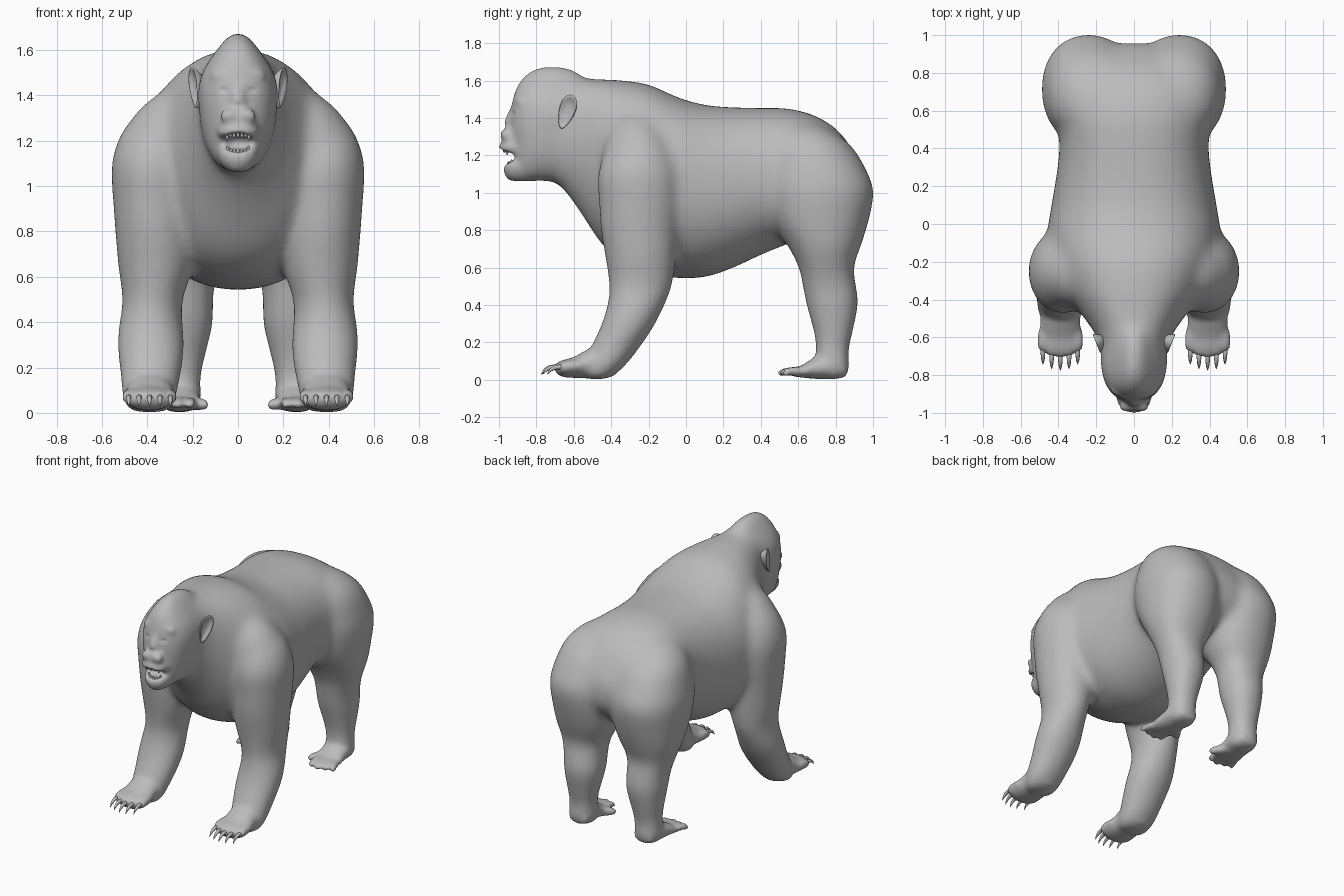
import bpy, bmesh, math
from mathutils import Vector, Matrix

if "Cube" in bpy.data.objects:
    bpy.data.objects.remove(bpy.data.objects["Cube"])

fur = bpy.data.materials.new("warm_grey")
fur.diffuse_color = (0.5, 0.5, 0.5, 1)
fur.use_nodes = True
fur.node_tree.nodes["Principled BSDF"].inputs["Base Color"].default_value = fur.diffuse_color


def refine(rows, n=4):
    """Catmull-Rom interpolation between section rows."""
    out = []
    for i in range(len(rows) - 1):
        p = [rows[max(0, min(len(rows) - 1, i + k))] for k in (-1, 0, 1, 2)]
        for j in range(n):
            t = j / n
            out.append([0.5 * (2 * b + (c - a) * t + (2 * a - 5 * b + 4 * c - d) * t * t
                        + (3 * b - a - 3 * c + d) * t ** 3) for a, b, c, d in zip(*p)])
    return out + [list(rows[-1])]


def skin(bm, rings):
    """Bridge rings of points and cap both ends."""
    vs = [[bm.verts.new(p) for p in r] for r in rings]
    n = len(vs[0])
    for a, b in zip(vs, vs[1:]):
        for i in range(n):
            bm.faces.new((a[i], a[(i + 1) % n], b[(i + 1) % n], b[i]))
    bm.faces.new(vs[0][::-1])
    bm.faces.new(vs[-1])


def loft(bm, rows, axis, s=1, n=32, power=1.0, low=None):
    """Oval sections; row = (position, x0, x1, b0, b1) along z (b = y) or y (b = z)."""
    rings = []
    for t, x0, x1, b0, b1 in refine(rows):
        ring = []
        for i in range(n):
            a = 2 * math.pi * i / n
            e = low if low and i > n / 2 else power
            c, d = (math.copysign(abs(v) ** e, v) for v in (math.cos(a), math.sin(a)))
            x = s * ((x0 + x1) / 2 + c * (x1 - x0) / 2)
            b = (b0 + b1) / 2 + d * (b1 - b0) / 2
            ring.append((x, b, t) if axis == 'z' else (x, t, b))
        rings.append(ring)
    skin(bm, rings)


def tube(bm, pts, s=1, n=12):
    """Round tapering tube; point = (x, y, z, radius)."""
    pts = refine(pts)
    rings = []
    for i, p in enumerate(pts):
        d = Vector(pts[min(i + 1, len(pts) - 1)][:3]) - Vector(pts[max(i - 1, 0)][:3])
        q = d.to_track_quat('Z', 'Y')
        ring = [Vector(p[:3]) + q @ Vector((p[3] * math.cos(k * 2 * math.pi / n),
                p[3] * math.sin(k * 2 * math.pi / n), 0)) for k in range(n)]
        rings.append([(s * v.x, v.y, v.z) for v in ring])
    skin(bm, rings)


def ball(bm, c, r):
    m = Matrix.Translation(c) @ Matrix.Diagonal((*r, 1))
    bmesh.ops.create_uvsphere(bm, u_segments=24, v_segments=14, radius=1, matrix=m)


def finish(bm, name):
    bmesh.ops.recalc_face_normals(bm, faces=bm.faces)
    me = bpy.data.meshes.new(name)
    bm.to_mesh(me)
    bm.free()
    me.materials.append(fur)
    me.shade_smooth()
    ob = bpy.data.objects.new(name, me)
    bpy.context.collection.objects.link(ob)
    return ob


def fuse(ob, voxel, rounds):
    """Voxel union followed by smoothing."""
    m = ob.modifiers.new("fuse", 'REMESH')
    m.mode, m.voxel_size = 'VOXEL', voxel
    m = ob.modifiers.new("soften", 'SMOOTH')
    m.factor, m.iterations = .5, rounds


def bake(ob):
    deps = bpy.context.evaluated_depsgraph_get()
    return bpy.data.meshes.new_from_object(ob.evaluated_get(deps))


def sym(rows):
    return [(t, -w, w, a, b) for t, w, a, b in rows]


big = bmesh.new()
# torso, neck to rump
loft(big, sym([(-.74, .12, 1.09, 1.55), (-.65, .165, 1.02, 1.61), (-.56, .21, .90, 1.605),
    (-.45, .29, .735, 1.60), (-.35, .36, .645, 1.595), (-.2, .42, .575, 1.572), (-.05, .45, .55, 1.505),
    (.1, .43, .555, 1.463), (.25, .405, .605, 1.45), (.4, .388, .675, 1.447), (.55, .395, .735, 1.443),
    (.7, .40, .78, 1.40), (.82, .35, .82, 1.315), (.91, .22, .90, 1.18), (.95, .06, .97, 1.09)]),
    'y', power=.87, low=.95)
# skull with pointed crest
loft(big, sym([(1.676, .012, -.77, -.68), (1.645, .05, -.84, -.58), (1.58, .1, -.895, -.54),
    (1.5, .152, -.922, -.5), (1.42, .17, -.935, -.48), (1.34, .165, -.938, -.5), (1.25, .155, -.93, -.5),
    (1.17, .132, -.93, -.52), (1.11, .096, -.94, -.57), (1.07, .047, -.92, -.68)]), 'z', power=.85)
for s in (1, -1):
    # shoulder slope and blade
    tube(big, [(.10, -.28, 1.37, .13), (.2, -.27, 1.32, .15), (.3, -.26, 1.215, .18), (.36, -.25, 1.10, .18)], s, 24)
    ball(big, (s * .33, -.12, 1.05), (.14, .15, .27))
    # arm
    loft(big, [(1.34, .29, .37, -.30, -.19), (1.31, .23, .44, -.36, -.13), (1.23, .2, .51, -.42, -.08),
        (1.1, .2, .551, -.465, -.04), (.95, .2, .546, -.46, -.035), (.8, .2, .535, -.45, -.05),
        (.65, .205, .523, -.425, -.06), (.5, .25, .503, -.405, -.08), (.4, .25, .518, -.415, -.12),
        (.3, .24, .528, -.445, -.17), (.2, .25, .518, -.49, -.235), (.1, .27, .51, -.54, -.31),
        (.04, .28, .50, -.56, -.37), (.01, .30, .48, -.56, -.42)], 'z', s)
    # rump, thigh and shin
    loft(big, [(1.37, .13, .24, .56, .68), (1.33, .07, .34, .50, .77), (1.24, .01, .425, .45, .885),
        (1.1, .0, .468, .43, .968), (1.0, .0, .482, .43, .998), (.85, .005, .47, .47, .97),
        (.72, .04, .45, .55, .93), (.6, .10, .41, .61, .89), (.5, .115, .38, .63, .905),
        (.4, .115, .37, .65, .915), (.25, .15, .35, .69, .885), (.15, .17, .34, .70, .865),
        (.06, .165, .35, .68, .872), (.01, .18, .33, .70, .85)], 'z', s, power=.92)
rough = finish(big, "rough_body")
fuse(rough, .014, 55)
m = rough.modifiers.new("restore_bulk", 'DISPLACE')
m.strength, m.mid_level = .008, 0
blended = bake(rough)
bpy.data.objects.remove(rough)

body = bmesh.new()
body.from_mesh(blended)
# upper muzzle, lower jaw, nose, brows
loft(body, sym([(1.38, .045, -.955, -.82), (1.32, .075, -.972, -.8), (1.27, .09, -.987, -.8),
    (1.24, .096, -1.006, -.8), (1.215, .09, -.99, -.8)]), 'z', power=.9)
loft(body, sym([(1.165, .09, -.968, -.8), (1.13, .088, -.978, -.8), (1.09, .07, -.967, -.8),
    (1.063, .04, -.945, -.8)]), 'z', power=.9)
ball(body, (0, -.885, 1.49), (.125, .04, .035))
tube(body, [(0, -.90, 1.47, .02), (0, -.925, 1.42, .03), (0, -.945, 1.36, .035)])
for s in (1, -1):
    ball(body, (s * .038, -.966, 1.31), (.045, .03, .034))
    # front paw
    loft(body, [(-.38, .29, .49, .02, .2), (-.5, .285, .495, .008, .175), (-.6, .28, .50, .01, .122),
        (-.66, .285, .495, .015, .105), (-.69, .32, .46, .03, .085)], 'y', s)
    # hind foot with inward big toe
    loft(body, [(.86, .19, .32, .015, .09), (.78, .165, .35, .002, .14), (.68, .17, .36, .005, .115),
        (.62, .18, .37, .012, .078), (.575, .20, .36, .015, .062)], 'y', s)
    tube(body, [(.22, .69, .05, .04), (.18, .64, .042, .032), (.145, .60, .034, .025), (.132, .585, .03, .01)], s)
    for i in range(4):
        x = .21 + .045 * i
        y = .488 + .013 * abs(i - 1)
        tube(body, [(x, .60, .045, .027), (x + .006 * i, .55, .046, .024), (x + .01 * i, y + .014, .034, .021),
                    (x + .01 * i, y, .03, .009)], s)
    # front toes
    for i in range(5):
        x = .298 + .046 * i
        y = -.695 + .008 * (i - 2) ** 2
        tube(body, [(x, y + .1, .075, .028), (x, y + .04, .075, .031), (x, y, .06, .027), (x, y - .012, .055, .012)], s)
body_ob = finish(body, "body")

# hollows for mouth, eyes and nostrils
cut = bmesh.new()
ball(cut, (0, -1.0, 1.19), (.086, .115, .045))
for s in (1, -1):
    ball(cut, (s * .078, -.965, 1.425), (.055, .05, .026))
    ball(cut, (s * .03, -1.005, 1.29), (.014, .02, .01))
cutter = finish(cut, "hollow_cutter")
cutter.hide_render = True

# fuse the parts, carve the hollows, then polish
fuse(body_ob, .012, 6)
m = body_ob.modifiers.new("carve", 'BOOLEAN')
m.operation, m.solver, m.object = 'DIFFERENCE', 'EXACT', cutter
fuse(body_ob, .0115, 4)
fused = bake(body_ob)
body_ob.modifiers.clear()
body_ob.data = fused
fused.materials.clear()
fused.materials.append(fur)
fused.shade_smooth()
bpy.data.objects.remove(cutter)

for s, side in ((1, "left"), (-1, "right")):
    # cupped ear
    bm = bmesh.new()
    turn = Matrix.Rotation(math.radians(-20), 3, 'X')
    flare = Matrix.Rotation(math.radians(-22), 3, 'Z')
    rings = []
    for k, off in ((.5, -.04), (.8, -.016), (.97, .004), (1, .011), (.9, .012), (.75, .001), (.3, -.006)):
        ring = []
        for i in range(28):
            a = 2 * math.pi * i / 28
            p = Vector((off, .045 * k * math.cos(a) * (1 + .3 * math.sin(a)), .095 * k * math.sin(a)))
            p = flare @ (turn @ p) + Vector((.186, -.634, 1.433))
            ring.append((s * p.x, p.y, p.z))
        rings.append(ring)
    skin(bm, rings)
    finish(bm, "ear_" + side)
    # curved claws
    bm = bmesh.new()
    for i in range(5):
        x = .298 + .046 * i
        y = -.69 + .008 * (i - 2) ** 2
        tube(bm, [(x, y + .02, .065, .013), (x, y - .03, .068, .012), (x, y - .065, .052, .008),
                  (x, y - .085, .028, .001)], s, 8)
    finish(bm, "claws_" + side)

# teeth in two arcs, with longer canines
bm = bmesh.new()
for z, d, w, front in ((1.228, -1, .07, -.978), (1.152, 1, .066, -.955)):
    for i in range(11):
        a = (i - 5) / 5 * 1.25
        x, y = w * math.sin(a), front + .06 * (1 - math.cos(a)) + .006
        h = .026 if i in (2, 8) else .014
        tube(bm, [(x, y, z - d * .012, .008), (x, y, z + d * h * .5, .007), (x, y, z + d * h, .002)], 1, 8)
finish(bm, "teeth")
# tongue
bm = bmesh.new()
ball(bm, (0, -.91, 1.15), (.045, .04, .014))
finish(bm, "tongue")
